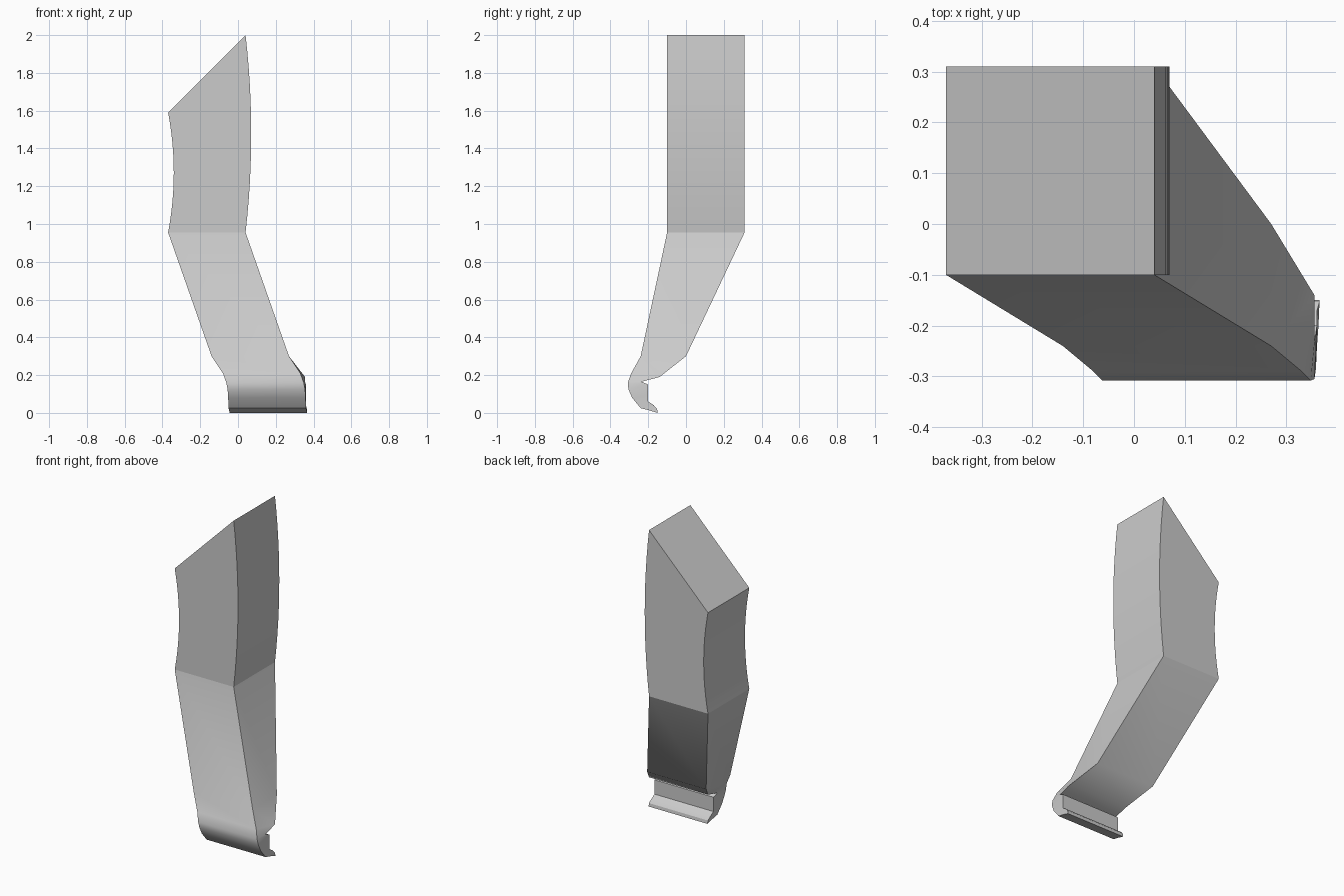
import bpy, bmesh, math

if "Cube" in bpy.data.objects:
    bpy.data.objects.remove(bpy.data.objects["Cube"])

W = 0.41  # width in x of every section


def loft(name, rings, cap_start=False, cap_end=False, angle=30):
    """Join rings of equal vertex count with quads, optionally capping the ends."""
    bm = bmesh.new()
    vs = [[bm.verts.new(p) for p in r] for r in rings]
    for a, b in zip(vs, vs[1:]):
        n = len(a)
        for i in range(n):
            j = (i + 1) % n
            bm.faces.new((a[i], a[j], b[j], b[i]))
    if cap_start:
        bm.faces.new(vs[0])
    if cap_end:
        bm.faces.new(vs[-1])
    bmesh.ops.recalc_face_normals(bm, faces=bm.faces)
    me = bpy.data.meshes.new(name)
    bm.to_mesh(me)
    bm.free()
    ob = bpy.data.objects.new(name, me)
    bpy.context.collection.objects.link(ob)
    bpy.context.view_layer.objects.active = ob
    ob.select_set(True)
    bpy.ops.object.shade_smooth_by_angle(angle=math.radians(angle))
    ob.select_set(False)
    return ob


def section(front, back):
    """Four corners from the left front and left back points."""
    (xf, yf, zf), (xb, yb, zb) = front, back
    return [(xf, yf, zf), (xf + W, yf, zf), (xb + W, yb, zb), (xb, yb, zb)]


# Upper block: bowed sides, sloping top
upper = []
N = 12
for i in range(N + 1):
    t = i / N
    bow = 0.03 * 4 * t * (1 - t)
    xl, zl = -0.37 + bow, 0.955 + 0.635 * t
    xr, zr = 0.04 + bow, 0.955 + 1.045 * t
    upper.append([(xl, -0.10, zl), (xr, -0.10, zr), (xr, 0.31, zr), (xl, 0.31, zl)])
loft("upper_block", upper, cap_end=True)

# Lower shaft: slants to the right and front, tapering in depth, then curls into the hooked foot
pairs = [
    ((-0.37, -0.10, 0.955), (-0.37, 0.31, 0.955)),
    ((-0.14, -0.24, 0.30), (-0.14, 0.00, 0.30)),
    ((-0.08, -0.29, 0.21), (-0.055, -0.14, 0.19)),
    ((-0.062, -0.308, 0.16), (-0.055, -0.235, 0.165)),
    ((-0.055, -0.305, 0.125), (-0.05, -0.20, 0.15)),
    ((-0.052, -0.285, 0.08), (-0.05, -0.20, 0.10)),
    ((-0.05, -0.24, 0.025), (-0.05, -0.20, 0.06)),
    ((-0.047, -0.20, 0.015), (-0.05, -0.17, 0.04)),
    ((-0.045, -0.15, 0.0), (-0.045, -0.153, 0.02)),
]
loft("lower_shaft_and_foot", [section(f, b) for f, b in pairs], cap_end=True)
